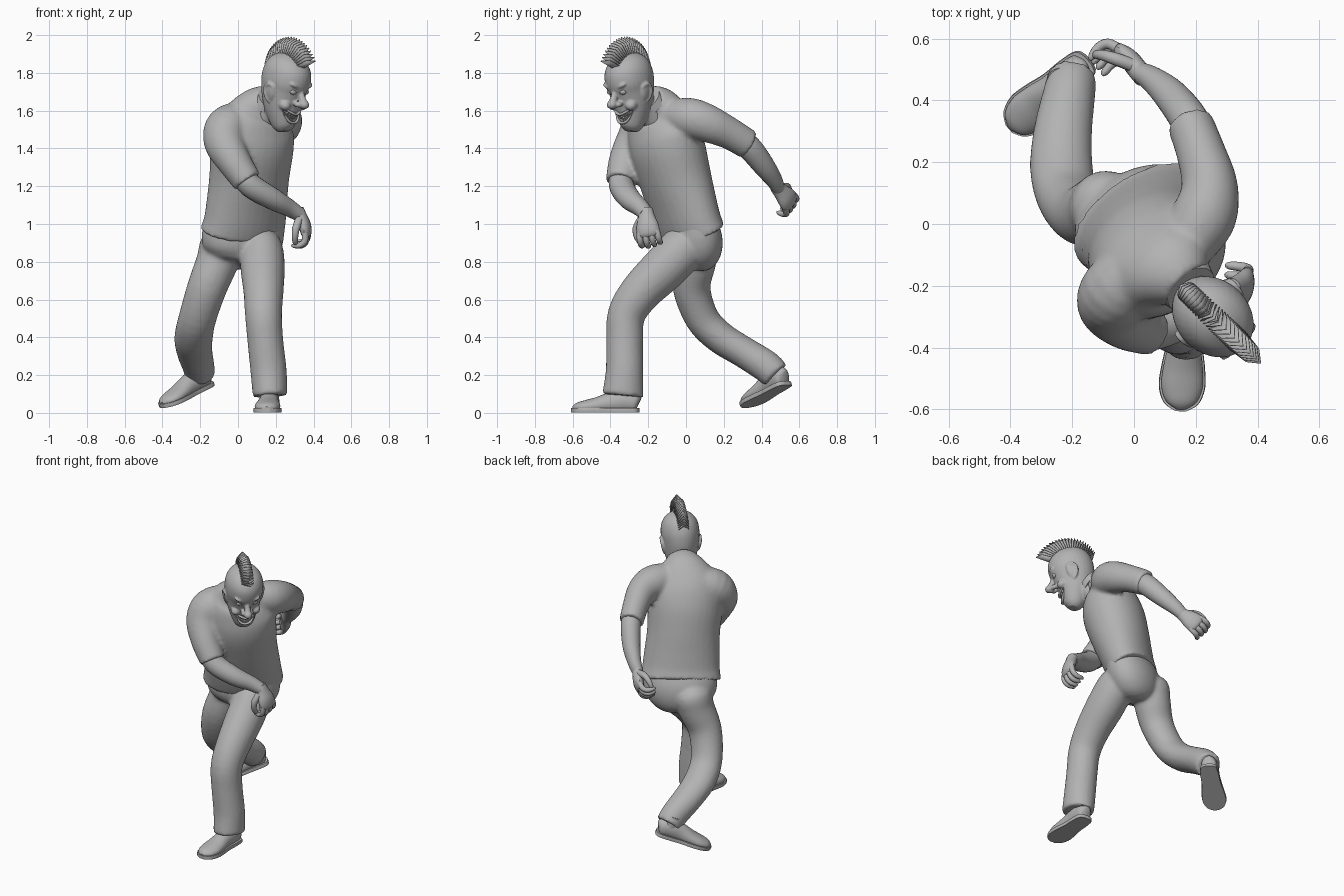
import bpy, bmesh, math
from mathutils import Vector, Matrix

if "Cube" in bpy.data.objects:
    bpy.data.objects.remove(bpy.data.objects["Cube"])

grey = bpy.data.materials.new("plain_grey")
grey.use_nodes = True
grey.diffuse_color = (0.45, 0.45, 0.45, 1)
grey.node_tree.nodes["Principled BSDF"].inputs["Base Color"].default_value = grey.diffuse_color


def spline(rows, steps):
    """Smooth the section list into more sections."""
    out = []
    for i in range(len(rows) - 1):
        quad = [rows[max(i - 1, 0)], rows[i], rows[i + 1], rows[min(i + 2, len(rows) - 1)]]
        for s in range(steps):
            t = s / steps
            out.append([0.5 * (2 * b + (c - a) * t + (2 * a - 5 * b + 4 * c - d) * t * t
                               + (3 * b - a - 3 * c + d) * t ** 3) for a, b, c, d in zip(*quad)])
    return out + [list(rows[-1])]


def loft(bm, rows, ref, sides=24, steps=4):
    """Elliptical tube; each row is x, y, z, half width along ref, half depth."""
    rows = spline(rows, steps)
    pts = [Vector(r[:3]) for r in rows]
    rings = []
    for i, r in enumerate(rows):
        axis = (pts[min(i + 1, len(pts) - 1)] - pts[max(i - 1, 0)]).normalized()
        side = Vector(ref)
        side = (side - axis * side.dot(axis)).normalized()
        deep = axis.cross(side)
        angles = [2 * math.pi * k / sides for k in range(sides)]
        rings.append([bm.verts.new(pts[i] + side * r[3] * math.cos(a) + deep * r[4] * math.sin(a))
                      for a in angles])
    for lo, hi in zip(rings, rings[1:]):
        for k in range(sides):
            j = (k + 1) % sides
            bm.faces.new((lo[k], lo[j], hi[j], hi[k]))
    bm.faces.new(rings[0][::-1])
    bm.faces.new(rings[-1])


def blob(bm, centre, radii, turn=0):
    m = Matrix.Translation(centre) @ Matrix.Rotation(turn, 4, 'X') @ Matrix.Diagonal((*radii, 1))
    bmesh.ops.create_uvsphere(bm, u_segments=20, v_segments=12, radius=1, matrix=m)


def finish(bm, name, angle=40, voxel=0, smooth=0):
    bmesh.ops.recalc_face_normals(bm, faces=bm.faces)
    mesh = bpy.data.meshes.new(name)
    bm.to_mesh(mesh)
    bm.free()
    mesh.materials.append(grey)
    mesh.shade_smooth()
    mesh.set_sharp_from_angle(angle=math.radians(angle))
    obj = bpy.data.objects.new(name, mesh)
    bpy.context.scene.collection.objects.link(obj)
    if voxel:
        mod = obj.modifiers.new("blend", 'REMESH')
        mod.mode, mod.voxel_size, mod.use_smooth_shade = 'VOXEL', voxel, True
        mod = obj.modifiers.new("soften", 'SMOOTH')
        mod.factor, mod.iterations = 0.5, smooth
    return obj


X = (1, 0, 0)
ACROSS = (0.83, 0.55, 0)

# Shirt: torso and two sleeves blended together
bm = bmesh.new()
loft(bm, [(.022, .025, .955, .25, .148), (.036, .002, 1.02, .24, .152), (.047, -.025, 1.12, .232, .162),
          (.06, -.06, 1.25, .225, .178), (.075, -.1, 1.4, .232, .188), (.09, -.125, 1.52, .222, .165),
          (.125, -.15, 1.615, .155, .12), (.175, -.2, 1.66, .085, .08)], ACROSS, 32)
loft(bm, [(.16, -.08, 1.57, .09, .09), (.225, .02, 1.56, .108, .105), (.245, .12, 1.53, .1, .092),
          (.217, .23, 1.48, .085, .08), (.18, .33, 1.42, .08, .075)], (0, 0, 1))
loft(bm, [(.02, -.14, 1.55, .1, .1), (-.055, -.215, 1.51, .118, .118), (-.07, -.27, 1.43, .105, .11),
          (-.02, -.32, 1.33, .09, .09), (.05, -.345, 1.225, .08, .078)], (0, 1, 0))
finish(bm, "shirt", voxel=.012, smooth=5)

# Trousers: pelvis and two legs blended together
bm = bmesh.new()
loft(bm, [(.035, .005, 1.02, .225, .13), (.025, .025, .93, .23, .148), (.02, .035, .86, .212, .143),
          (.015, .035, .8, .16, .115), (.01, .03, .77, .07, .06)], (.91, .42, 0), 32)
loft(bm, [(.12, .03, .94, .05, .05), (.125, .0, .89, .105, .115), (.13, -.1, .78, .118, .122),
          (.135, -.24, .64, .106, .11), (.135, -.315, .52, .098, .1), (.145, -.325, .38, .095, .098),
          (.162, -.325, .22, .096, .1), (.17, -.335, .09, .092, .11)], X)
loft(bm, [(-.07, .05, .95, .05, .05), (-.085, .055, .9, .11, .115), (-.11, .045, .8, .112, .115),
          (-.165, .03, .66, .105, .1), (-.215, .085, .5, .1, .09), (-.235, .18, .4, .102, .086),
          (-.23, .3, .325, .095, .083), (-.21, .42, .25, .085, .085), (-.2, .475, .2, .08, .08)], X)
finish(bm, "trousers", voxel=.012, smooth=5)

# Shoes with separate soles
LAST = [(-.115, .045, .015, .03), (-.1, .05, .043, .055), (-.04, .06, .052, .065), (.03, .05, .054, .058),
        (.1, .037, .064, .045), (.16, .03, .067, .036), (.21, .025, .05, .026), (.235, .02, .015, .01)]


def shoe(name, origin, heading):
    fwd = Vector(heading).normalized()
    side = Vector((0, 0, 1)).cross(fwd).normalized()
    place = Matrix((fwd, side, fwd.cross(side))).transposed().to_4x4()
    place.translation = origin
    upper, sole = bmesh.new(), bmesh.new()
    loft(upper, [(x, 0, z, w, h) for x, z, w, h in LAST], (0, 1, 0))
    loft(upper, [(-.045, 0, .05, .05, .045), (-.045, 0, .15, .05, .05)], (0, 1, 0), steps=2)
    loft(sole, [(x * 1.03, 0, .011, w * 1.12, .06) for x, z, w, h in LAST], (0, 1, 0))
    for part, low, high, label in ((upper, .01, 1, "_upper"), (sole, 0, .022, "_sole")):
        for v in part.verts:
            v.co.z = min(max(v.co.z, low), high)
        bmesh.ops.remove_doubles(part, verts=part.verts, dist=.0005)
        part.transform(place)
        finish(part, name + label)


shoe("left_shoe", (.165, -.365, .003), (-.06, -1, 0))
shoe("right_shoe", (-.228, .462, .108), (-.71, -.62, -.34))

# Forearms
bm = bmesh.new()
loft(bm, [(.2, .27, 1.45, .06, .06), (.18, .335, 1.405, .066, .062), (.12, .415, 1.305, .058, .055),
          (.06, .468, 1.23, .046, .042), (.02, .49, 1.185, .038, .034)], (0, 0, 1))
finish(bm, "left_forearm")
bm = bmesh.new()
loft(bm, [(.0, -.34, 1.29, .06, .06), (.065, -.342, 1.205, .066, .064), (.18, -.3, 1.135, .06, .058),
          (.27, -.24, 1.085, .047, .046), (.325, -.21, 1.05, .04, .038)], (0, 1, 0))
finish(bm, "right_forearm")

HAND_SIZE = 1.2


def hand(name, wrist, along, curl, thumb_side):
    d = Vector(along).normalized()
    c = Vector(curl)
    c = (c - d * c.dot(d)).normalized()
    s = d.cross(c) * thumb_side
    bm = bmesh.new()

    def rod(spots, radii, steps=3, sides=12):
        loft(bm, [(*(d * a + c * b + s * e), r, q) for (a, b, e), (r, q) in zip(spots, radii)],
             s, sides, steps)
    # Palm
    rod([(-.02, 0, 0), (.02, 0, 0), (.06, 0, 0), (.095, .008, 0), (.108, .012, 0)],
        [(.03, .028), (.038, .028), (.05, .027), (.05, .022), (.035, .012)], 3, 16)
    # Curled fingers
    for k in range(4):
        e = .038 - .0253 * k
        reach = .034 - .006 * abs(k - 1.2)
        rod([(.085, .005, e), (.1 + reach * .6, .018, e * 1.1), (.1 + reach, .045, e * 1.1),
             (.09 + reach, .075, e * 1.05), (.083 + reach, .08, e)],
            [(.015, .015), (.014, .014), (.013, .013), (.01, .01), (.003, .003)])
    # Thumb
    rod([(.02, .005, .025), (.05, .03, .055), (.085, .05, .058), (.11, .062, .045), (.116, .065, .042)],
        [(.018, .018), (.017, .017), (.014, .014), (.011, .011), (.003, .003)])
    bm.transform(Matrix.Translation(wrist) @ Matrix.Scale(HAND_SIZE, 4))
    finish(bm, name)


hand("left_hand", (.02, .49, 1.185), (-.45, .55, -.6), (-.8, -.35, -.2), 1)
hand("right_hand", (.325, -.21, 1.055), (.4, .08, -.9), (-1, .2, -.3), -1)

# Head frame: x forward, y to the model's left, z up through the crown
flat = Vector((.717, -.697, 0))
left = Vector((.697, .717, 0))
tilt = math.radians(20)
fwd = flat * math.cos(tilt) - Vector((0, 0, math.sin(tilt)))
frame = Matrix((fwd, left, fwd.cross(left))).transposed().to_4x4()
CENTRE = Vector((.255, -.3, 1.77))
frame.translation = CENTRE

# Skull, face features, ears and neck
bm = bmesh.new()
loft(bm, [(.082, 0, -.268, .03, .034), (.07, 0, -.245, .06, .058), (.045, 0, -.19, .087, .082),
          (.022, 0, -.13, .11, .1), (.005, 0, -.06, .132, .111), (0, 0, 0, .142, .119),
          (-.003, 0, .06, .132, .111), (-.004, 0, .105, .098, .084), (-.004, 0, .132, .045, .04),
          (-.004, 0, .138, .01, .01)], X, 32)
loft(bm, [(.12, 0, -.02, .014, .014), (.145, 0, -.055, .018, .018), (.168, 0, -.085, .022, .022),
          (.155, 0, -.105, .014, .014)], (0, 1, 0), 16)
blob(bm, (.172, 0, -.084), (.028, .027, .024))
for m in (1, -1):
    blob(bm, (.145, m * .024, -.093), (.022, .016, .015))
    blob(bm, (.094, m * .062, -.115), (.034, .03, .028))
    blob(bm, (.118, m * .046, .0), (.02, .036, .012), m * .35)
    blob(bm, (.012, m * .109, -.075), (.032, .012, .048), -m * .2)
    loft(bm, [(.036, m * .106, -.055, .009, .009), (.026, m * .117, -.032, .009, .009),
              (-.006, m * .123, -.032, .009, .009), (-.022, m * .121, -.065, .009, .009),
              (-.004, m * .112, -.108, .008, .008), (.02, m * .1, -.124, .008, .008)], (0, 1, 0), 12)
bm.transform(frame)
loft(bm, [(.15, -.175, 1.56, .085, .08), (.19, -.22, 1.62, .075, .075), (.235, -.275, 1.69, .075, .08),
          (.25, -.29, 1.74, .06, .06)], ACROSS)
head = finish(bm, "head", voxel=.006, smooth=3)


def grin(bm, lift, wide, tall):
    """Upward-curving band that follows the front of the face."""
    loft(bm, [(.096, -.063, -.142 + lift * .3, wide * .3, tall * .3),
              (.122, -.034, -.168 + lift, wide, tall), (.132, 0, -.178 + lift, wide, tall),
              (.122, .034, -.168 + lift, wide, tall),
              (.096, .063, -.142 + lift * .3, wide * .3, tall * .3)], X, 16)
    bm.transform(frame)


# Open mouth cut, then lips
bm = bmesh.new()
grin(bm, 0, .03, .023)
cutter = finish(bm, "mouth_cutter")
cutter.hide_render = True
cut = head.modifiers.new("mouth", 'BOOLEAN')
cut.operation, cut.object = 'DIFFERENCE', cutter
bpy.context.view_layer.objects.active = head
for mod in list(head.modifiers):
    bpy.ops.object.modifier_apply(modifier=mod.name)
bpy.data.objects.remove(cutter)
for name, lift in (("upper_lip", .023), ("lower_lip", -.024)):
    bm = bmesh.new()
    grin(bm, lift, .008, .007)
    finish(bm, name)

# Teeth and eyeballs
bm = bmesh.new()
for row in (.013, -.014):
    for k in range(-3, 4):
        y = k * .0125
        spot = Matrix.Translation((.118 - 8 * y * y, y, -.178 + row + 8 * y * y))
        bmesh.ops.create_cube(bm, size=1, matrix=spot @ Matrix.Diagonal((.012, .0115, .018, 1)))
bm.transform(frame)
finish(bm, "teeth")
bm = bmesh.new()
for m in (1, -1):
    blob(bm, (.115, m * .045, -.033), (.016, .022, .016))
bm.transform(frame)
finish(bm, "eyes")

# Collar band around the neck
bm = bmesh.new()
loft(bm, [(.165, -.19, 1.63, .098, .092), (.185, -.213, 1.657, .088, .084)], ACROSS, 32, 2)
finish(bm, "collar")

# Crest of folded hair plates fanned over the crown
bm = bmesh.new()
COUNT = 24
for i in range(COUNT):
    t = i / (COUNT - 1)
    a = math.radians(23 + 119 * t)
    out = flat * math.cos(a) + Vector((0, 0, math.sin(a)))
    ahead = flat * math.sin(a) - Vector((0, 0, math.cos(a)))
    tip = .237 - .05 * t * t
    base, top = [bm.verts.new(CENTRE + out * r) for r in (.1, tip)]
    for m in (1, -1):
        wing = [bm.verts.new(CENTRE + out * r + left * m * w - ahead * .018)
                for r, w in ((.1, .042), (tip - .035, .03))]
        bm.faces.new((base, wing[0], wing[1], top)[::m])
crest = finish(bm, "hair_crest", 20)
thick = crest.modifiers.new("thickness", 'SOLIDIFY')
thick.thickness, thick.offset = .003, 0
